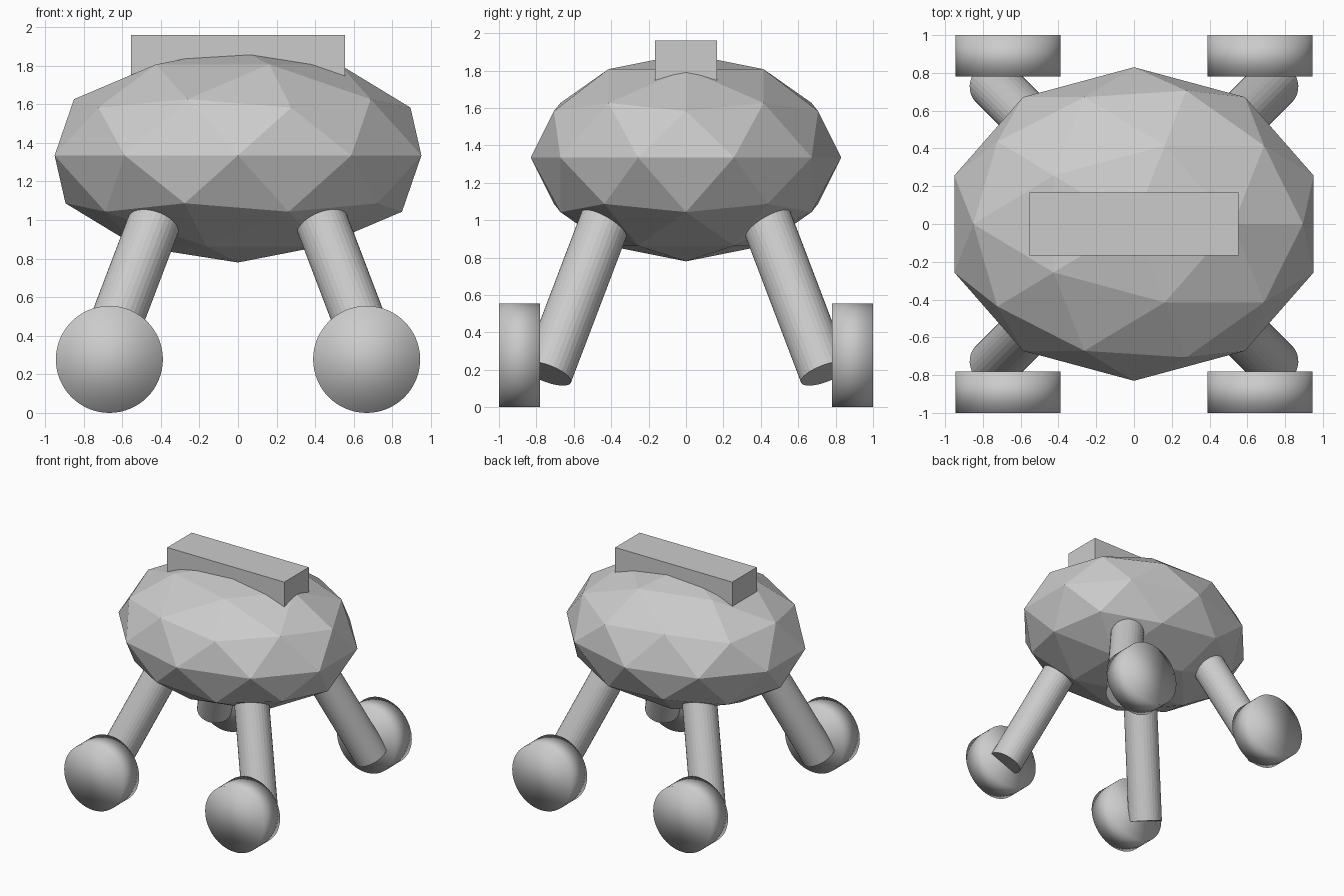
import bpy
from math import pi
from mathutils import Vector

if "Cube" in bpy.data.objects:
    bpy.data.objects.remove(bpy.data.objects["Cube"])


def name_it(name):
    ob = bpy.context.object
    ob.name = name
    return ob


def rod(name, a, b, radius, sides):
    """Cylinder running from point a to point b."""
    a, b = Vector(a), Vector(b)
    d = b - a
    bpy.ops.mesh.primitive_cylinder_add(
        vertices=sides, radius=radius, depth=d.length, location=(a + b) / 2,
        rotation=d.to_track_quat('Z', 'Y').to_euler())
    return name_it(name)


# Faceted body
bpy.ops.mesh.primitive_ico_sphere_add(subdivisions=2, radius=1, location=(0, 0, 1.335))
name_it("body").scale = (1.0, 0.83, 0.555)

# Bar on top of the body
bpy.ops.mesh.primitive_cube_add(size=1, location=(0, 0, 1.85))
name_it("top_bar").scale = (1.108, 0.332, 0.22)

# Splayed legs with disc feet at the four corners
for sx, side in ((-1, "left"), (1, "right")):
    for sy, end in ((-1, "front"), (1, "back")):
        rod(f"{end}_{side}_leg", (sx * 0.392, sy * 0.392, 1.10),
            (sx * 0.742, sy * 0.742, 0.18), 0.136, 32)
        rod(f"{end}_{side}_foot", (sx * 0.667, sy * 0.78, 0.2775),
            (sx * 0.667, sy * 1.0, 0.2775), 0.2775, 64)
        bpy.ops.object.shade_smooth()
